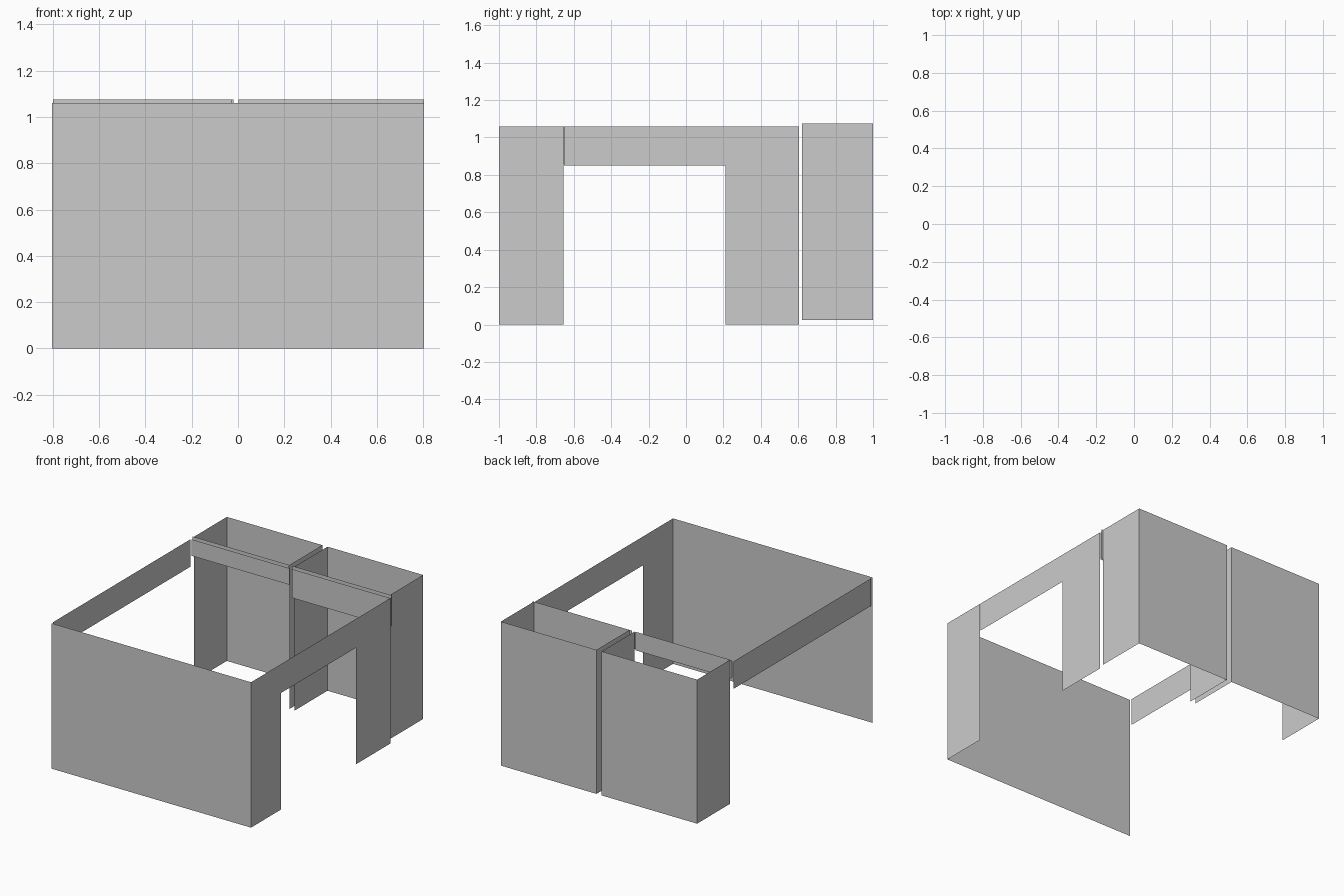
import bpy
import bmesh

if "Cube" in bpy.data.objects:
    bpy.data.objects.remove(bpy.data.objects["Cube"])


def sheet_wall(name, path, z0, z1):
    """Raise an open floor-plan path into a zero-thickness wall."""
    bm = bmesh.new()
    verts = [bm.verts.new((x, y, z0)) for x, y in path]
    edges = [bm.edges.new(pair) for pair in zip(verts, verts[1:])]
    new = bmesh.ops.extrude_edge_only(bm, edges=edges)["geom"]
    top = [g for g in new if isinstance(g, bmesh.types.BMVert)]
    bmesh.ops.translate(bm, verts=top, vec=(0, 0, z1 - z0))
    mesh = bpy.data.meshes.new(name)
    bm.to_mesh(mesh)
    bm.free()
    obj = bpy.data.objects.new(name, mesh)
    bpy.context.collection.objects.link(obj)
    return obj


W = 0.805          # half width of the room
TOP = 1.06         # wall height
DOOR = 0.85        # underside of the wide headers
CLOSET_TOP = 1.075

# Front wall with its return along the right side
sheet_wall("front_wall", [(-W, -1), (W, -1), (W, -0.655)], 0, TOP)

# Right side: header over the opening and the wall below its rear end
sheet_wall("right_header", [(W, -0.652), (W, 0.605)], DOOR, TOP)
sheet_wall("right_rear_wall", [(W, 0.21), (W, 0.605)], 0, DOOR)

# Left side: header only
sheet_wall("left_header", [(-W, -0.983), (-W, 0.6)], DOOR + 0.01, TOP)

# Closets: three-sided shells open to the room
for side, x0, x1 in (("left", -0.79, -0.02), ("right", 0.022, 0.793)):
    sheet_wall(side + "_closet",
               [(x0, 0.62), (x0, 1), (x1, 1), (x1, 0.62)], 0.025, CLOSET_TOP)

# Paired headers above the closet openings (room side and closet side)
for side, front, rear, z0 in (("left", (-0.80, -0.008), (-0.80, -0.025), 0.94),
                              ("right", (0.012, 0.803), (0.003, W), DOOR)):
    sheet_wall(side + "_closet_front_header", [(x, 0.605) for x in front], z0, TOP)
    sheet_wall(side + "_closet_rear_header", [(x, 0.62) for x in rear], z0, CLOSET_TOP)
